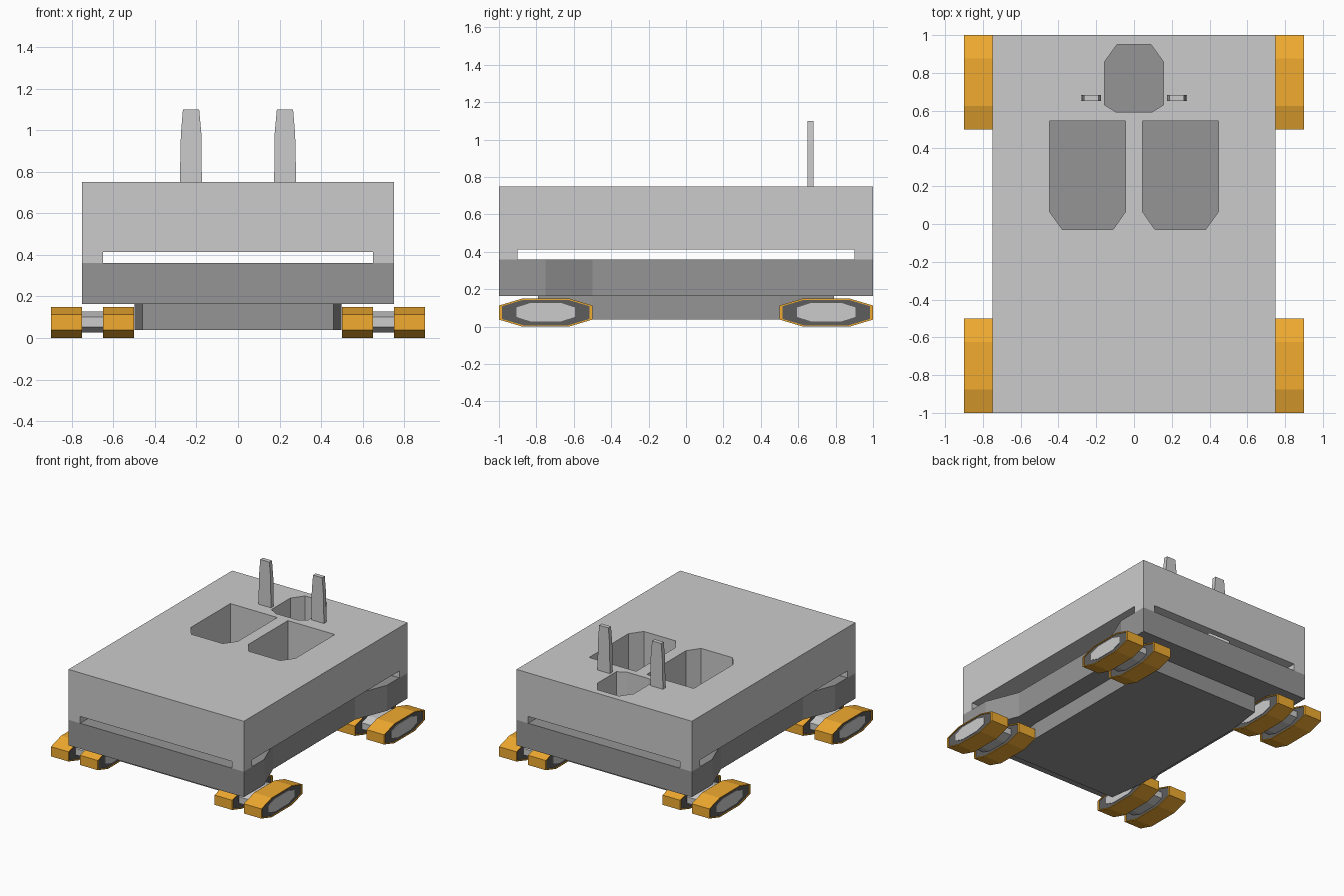
import bpy, bmesh
from mathutils import Vector

if "Cube" in bpy.data.objects:
    bpy.data.objects.remove(bpy.data.objects["Cube"])


def material(name, rgb):
    m = bpy.data.materials.new(name)
    m.diffuse_color = (*rgb, 1)
    m.use_nodes = True
    m.node_tree.nodes["Principled BSDF"].inputs["Base Color"].default_value = m.diffuse_color
    return m


DARK = material("dark_grey", (0.3, 0.3, 0.3))
BLACK = material("charcoal", (0.11, 0.11, 0.11))
ORANGE = material("orange", (0.88, 0.41, 0.03))


def prism(name, pts, a, b, axis="z", mat=None):
    """Extrude a 2D outline from a to b: (x,y) along z, (y,z) along x, (x,z) along y."""
    def place(p, h):
        return {"z": (p[0], p[1], h), "x": (h, p[0], p[1]), "y": (p[0], h, p[1])}[axis]
    bm = bmesh.new()
    face = bm.faces.new([bm.verts.new(place(p, a)) for p in pts])
    ext = bmesh.ops.extrude_face_region(bm, geom=[face])
    move = Vector(place((0, 0), b - a))
    bmesh.ops.translate(bm, vec=move, verts=[g for g in ext["geom"] if isinstance(g, bmesh.types.BMVert)])
    bmesh.ops.recalc_face_normals(bm, faces=bm.faces)
    me = bpy.data.meshes.new(name)
    bm.to_mesh(me)
    bm.free()
    ob = bpy.data.objects.new(name, me)
    bpy.context.collection.objects.link(ob)
    if mat:
        me.materials.append(mat)
    return ob


def cut(ob, cutter):
    mod = ob.modifiers.new("cut", "BOOLEAN")
    mod.operation, mod.solver, mod.object = "DIFFERENCE", "EXACT", cutter
    bpy.context.view_layer.objects.active = ob
    bpy.ops.object.modifier_apply(modifier=mod.name)
    bpy.data.objects.remove(cutter)


def four_way(pts):
    """Mirror a +x +y run of points (from the x axis to the y axis) into a full outline."""
    p = list(pts)
    return (p + [(-x, y) for x, y in reversed(p)]
            + [(-x, -y) for x, y in p] + [(x, -y) for x, y in reversed(p)])


def octagon(w1, w2, h1, h2, cy, cz):
    return [(cy + y, cz + z) for y, z in four_way([(w1, h2), (w2, h1)])]


# upper deck on four corner posts
deck = prism("upper_deck", four_way([(0.75, 1)]), 0.36, 0.75)
cut(deck, prism("slot", four_way([(1, 0.9), (0.65, 0.9), (0.65, 1.2)]), 0.3, 0.413))

# openings through the deck
for s in (-1, 1):
    pts = [(0.045, 0.545), (0.447, 0.545), (0.447, 0.065), (0.38, -0.028), (0.11, -0.028), (0.045, 0.065)]
    cut(deck, prism("seat_well", [(s * x, y) for x, y in pts], 0.2, 0.9))
half = [(0.09, 0.95), (0.155, 0.86), (0.155, 0.63), (0.095, 0.593)]
cut(deck, prism("rear_well", half + [(-x, y) for x, y in reversed(half)], 0.2, 0.9))

# lower body, narrower between the wheels, and the keel under it
prism("lower_body", four_way([(0.65, 0.5), (0.75, 0.75), (0.75, 1)]), 0.163, 0.36, mat=DARK)
prism("keel", four_way([(0.497, 0.5), (0.46, 0.79)]), 0.038, 0.163, mat=DARK)

# upright fins
for s in (-1, 1):
    pts = [(0.174, 0.75), (0.28, 0.75), (0.275, 0.98), (0.265, 1.1), (0.187, 1.1), (0.176, 0.98)]
    prism("fin", [(s * x, z) for x, z in pts], 0.65, 0.682, "y")

# twin wheels at each corner on a shared hub
for s in (-1, 1):
    for cy in (-0.75, 0.75):
        for a in (0.5, 0.75):
            tread = prism("wheel_tread", octagon(0.25, 0.125, 0.075, 0.0375, cy, 0.075),
                          s * a, s * (a + 0.15), "x", ORANGE)
            rim = octagon(0.235, 0.12, 0.068, 0.034, cy, 0.075)
            cut(tread, prism("bore", rim, s * (a - 0.1), s * (a + 0.25), "x"))
            prism("wheel_disc", rim, s * (a + 0.006), s * (a + 0.144), "x", BLACK)
        prism("wheel_hub", octagon(0.157, 0.08, 0.05, 0.025, cy, 0.077), s * 0.502, s * 0.898, "x")
